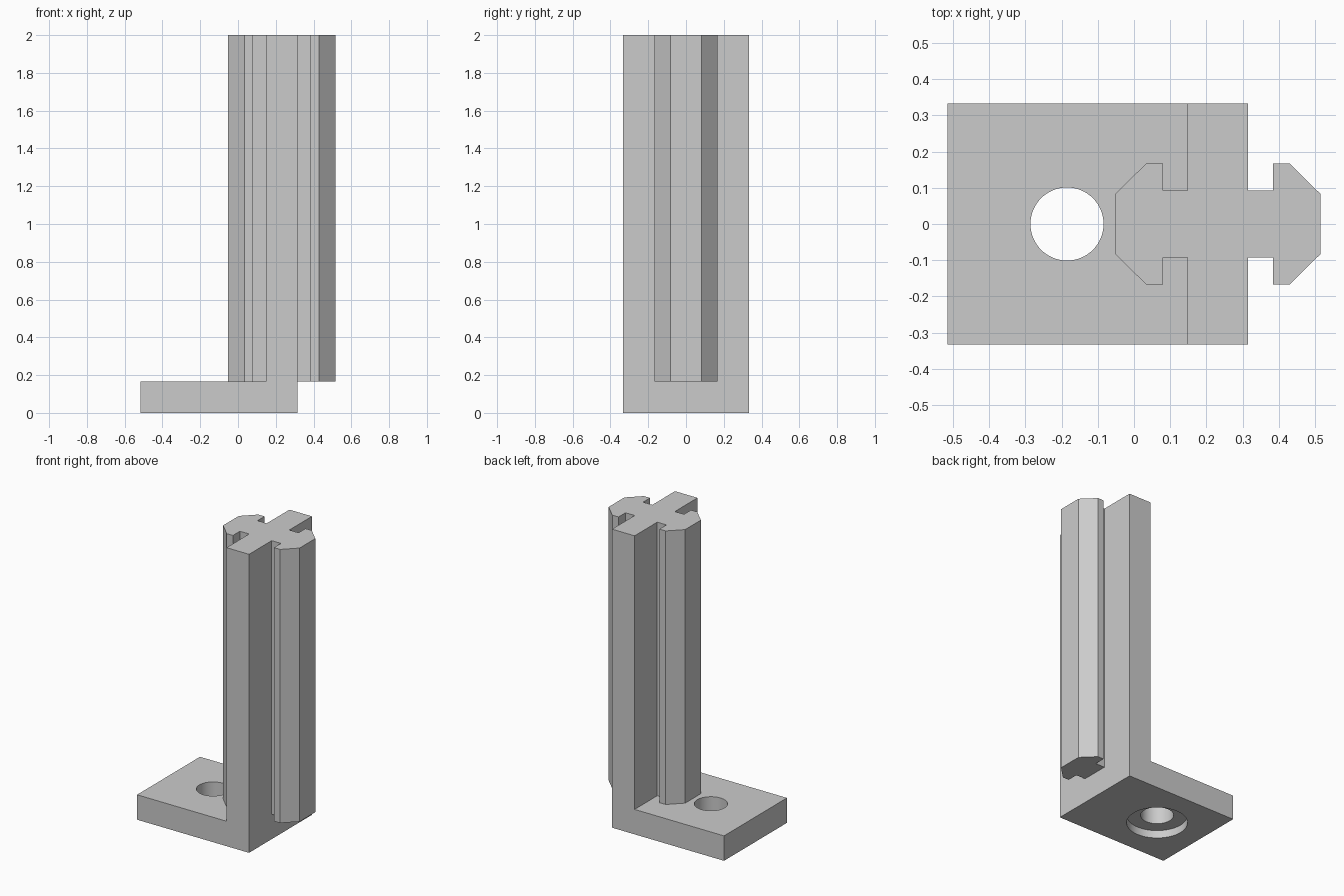
import bpy
import bmesh
from mathutils import Matrix, Vector

cube = bpy.data.objects.get("Cube")
if cube:
    bpy.data.objects.remove(cube, do_unlink=True)

WALL_X = 0.2315          # centre plane of the upright wall
HALF_WALL = 0.0835
BASE_H = 0.167
HOLE_X = -0.185

grey = bpy.data.materials.new("plain_grey")
grey.use_nodes = True
colour = (0.6, 0.6, 0.6, 1)
grey.diffuse_color = colour
grey.node_tree.nodes["Principled BSDF"].inputs["Base Color"].default_value = colour


def prism(name, points, direction):
    """Extrude a closed profile along a direction into a solid."""
    bm = bmesh.new()
    face = bm.faces.new([bm.verts.new(p) for p in points])
    grown = bmesh.ops.extrude_face_region(bm, geom=[face], use_keep_orig=True)
    verts = [g for g in grown["geom"] if isinstance(g, bmesh.types.BMVert)]
    bmesh.ops.translate(bm, verts=verts, vec=Vector(direction))
    return finish(name, bm)


def cylinder(name, radius, bottom, top):
    bm = bmesh.new()
    bmesh.ops.create_cone(
        bm, cap_ends=True, segments=64, radius1=radius, radius2=radius,
        depth=top - bottom,
        matrix=Matrix.Translation((HOLE_X, 0, (top + bottom) / 2)))
    return finish(name, bm)


def finish(name, bm):
    bmesh.ops.recalc_face_normals(bm, faces=bm.faces)
    mesh = bpy.data.meshes.new(name)
    bm.to_mesh(mesh)
    bm.free()
    mesh.materials.append(grey)
    obj = bpy.data.objects.new(name, mesh)
    bpy.context.collection.objects.link(obj)
    return obj


def combine(target, tool, operation):
    """Apply a boolean and remove the helper solid."""
    mod = target.modifiers.new(operation, "BOOLEAN")
    mod.operation = operation
    mod.solver = "EXACT"
    mod.object = tool
    bpy.context.view_layer.objects.active = target
    bpy.ops.object.modifier_apply(modifier=mod.name)
    bpy.data.objects.remove(tool, do_unlink=True)


# L-shaped bracket: base plate and upright wall
left, right = WALL_X - HALF_WALL, WALL_X + HALF_WALL
outline = [(-0.515, 0), (right, 0), (right, 2), (left, 2),
           (left, BASE_H), (-0.515, BASE_H)]
bracket = prism("slot_bracket", [(x, -0.333, z) for x, z in outline], (0, 0.666, 0))

# Double T-shaped rail running through the wall, mirrored from one quarter
quarter = [(0.2835, 0.083), (0.198, 0.167), (0.152, 0.167), (0.152, 0.093)]
half = quarter + [(-x, y) for x, y in reversed(quarter)]
section = half + [(x, -y) for x, y in reversed(half)]
rail = prism("rail", [(WALL_X + x, y, BASE_H) for x, y in section],
             (0, 0, 2 - BASE_H))
combine(bracket, rail, "UNION")

# Screw hole with a wider recess underneath
combine(bracket, cylinder("screw_hole", 0.101, -0.1, 0.3), "DIFFERENCE")
combine(bracket, cylinder("screw_recess", 0.187, -0.1, 0.052), "DIFFERENCE")

# Smooth hole walls, crisp edges elsewhere
bpy.ops.object.select_all(action="DESELECT")
bracket.select_set(True)
bpy.context.view_layer.objects.active = bracket
bpy.ops.object.shade_smooth_by_angle(angle=0.5)
